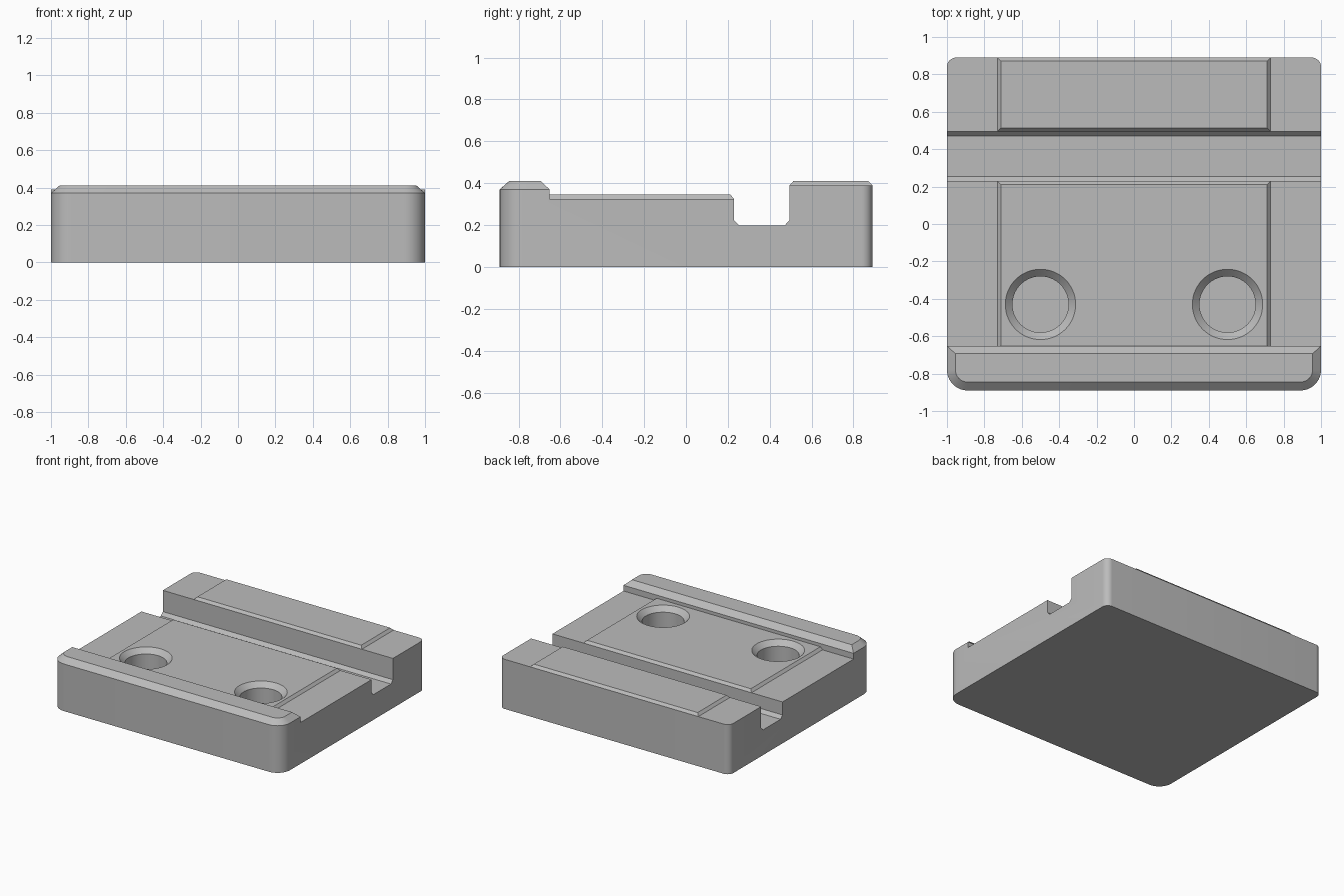
import bpy
import bmesh
from math import sin, cos, pi, radians
from mathutils import Matrix

old = bpy.data.objects.get("Cube")
if old:
    bpy.data.objects.remove(old, do_unlink=True)

grey = bpy.data.materials.new("machined_grey")
grey.use_nodes = True
grey.diffuse_color = (0.5, 0.5, 0.5, 1)
grey.node_tree.nodes["Principled BSDF"].inputs["Base Color"].default_value = (0.5, 0.5, 0.5, 1)


def plan(half_x, front, back, front_radius=0, back_radius=0, steps=10):
    """Counter-clockwise rectangle outline with optional rounded corners."""
    corners = [(1, back, back_radius, 0), (-1, back, back_radius, 1),
               (-1, front, front_radius, 2), (1, front, front_radius, 3)]
    points = []
    for side, y, r, quarter in corners:
        cy = y - r if y == back else y + r
        cx = side * (half_x - r)
        count = steps if r else 0
        for i in range(count + 1):
            a = (quarter + (i / count if count else 0)) * pi / 2
            points.append((cx + r * cos(a), cy + r * sin(a)))
    return points


def loft(name, rings):
    """Closed solid through rings of 3D points."""
    bm = bmesh.new()
    loops = [[bm.verts.new(p) for p in ring] for ring in rings]
    bm.faces.new(loops[0])
    bm.faces.new(loops[-1])
    n = len(loops[0])
    for low, high in zip(loops, loops[1:]):
        for i in range(n):
            j = (i + 1) % n
            bm.faces.new((low[i], low[j], high[j], high[i]))
    bmesh.ops.recalc_face_normals(bm, faces=bm.faces)
    mesh = bpy.data.meshes.new(name)
    bm.to_mesh(mesh)
    bm.free()
    mesh.materials.append(grey)
    obj = bpy.data.objects.new(name, mesh)
    bpy.context.collection.objects.link(obj)
    return obj


def level(outline, z):
    return [(x, y, z) for x, y in outline]


def across(profile):
    """Side profile (y, z) swept over the full width."""
    return [[(x, y, z) for y, z in profile] for x in (-1.2, 1.2)]


def activate(obj):
    bpy.ops.object.select_all(action='DESELECT')
    obj.select_set(True)
    bpy.context.view_layer.objects.active = obj


def cut(obj, cutter):
    activate(obj)
    mod = obj.modifiers.new("cut", 'BOOLEAN')
    mod.operation = 'DIFFERENCE'
    mod.solver = 'EXACT'
    mod.object = cutter
    bpy.ops.object.modifier_apply(modifier=mod.name)


DECK, LIP, SHOULDER, TOP = 0.325, 0.37, 0.39, 0.41
FRONT, BACK = -0.89, 0.89
LIP_BACK, SLOT_FRONT, SLOT_BACK = -0.652, 0.23, 0.495
PAD, BEVEL = 0.73, 0.018

# Main block with rounded vertical corners
outline = plan(1, FRONT, BACK, 0.11, 0.05)
body = loft("body", [level(outline, 0), level(outline, SHOULDER)])

# Lowered deck and cross slot with bevelled floor
deck_cut = loft("deck_cutter", across([
    (-1.1, 0.6), (-1.1, LIP), (LIP_BACK, LIP), (LIP_BACK, DECK),
    (SLOT_FRONT, DECK), (SLOT_FRONT, 0.223), (SLOT_FRONT + 0.024, 0.198),
    (SLOT_BACK - 0.024, 0.198), (SLOT_BACK, 0.223), (SLOT_BACK, 0.6)]))
cut(body, deck_cut)

# Chamfered front lip
front_lip = loft("front_lip", [
    level(plan(1, FRONT, LIP_BACK, 0.11), LIP),
    level(plan(0.955, FRONT + 0.045, LIP_BACK - 0.041, 0.065), TOP)])

# Raised centre pads with bevelled edges
deck_pad = loft("deck_pad", [
    level(plan(PAD, LIP_BACK, SLOT_FRONT), DECK),
    level(plan(PAD - BEVEL, LIP_BACK, SLOT_FRONT - BEVEL), DECK + 0.02)])
back_pad = loft("back_pad", [
    level(plan(PAD, SLOT_BACK, BACK), SHOULDER),
    level(plan(PAD - BEVEL, SLOT_BACK + BEVEL, BACK - BEVEL), TOP)])

# Countersunk blind holes
cutters = [deck_cut]
for x in (-0.5, 0.5):
    def circle(r, z):
        return [(x + r * cos(i * pi / 32), -0.43 + r * sin(i * pi / 32), z) for i in range(64)]
    hole = loft("hole_cutter", [circle(0.15, 0.1), circle(0.15, 0.307),
                                circle(0.188, 0.345), circle(0.198, 0.355)])
    cut(body, hole)
    cut(deck_pad, hole)
    cutters.append(hole)

for cutter in cutters:
    bpy.data.objects.remove(cutter, do_unlink=True)

# Smooth round walls, crisp edges
for obj in (body, front_lip, deck_pad, back_pad):
    activate(obj)
    bpy.ops.object.shade_smooth_by_angle(angle=radians(25))
